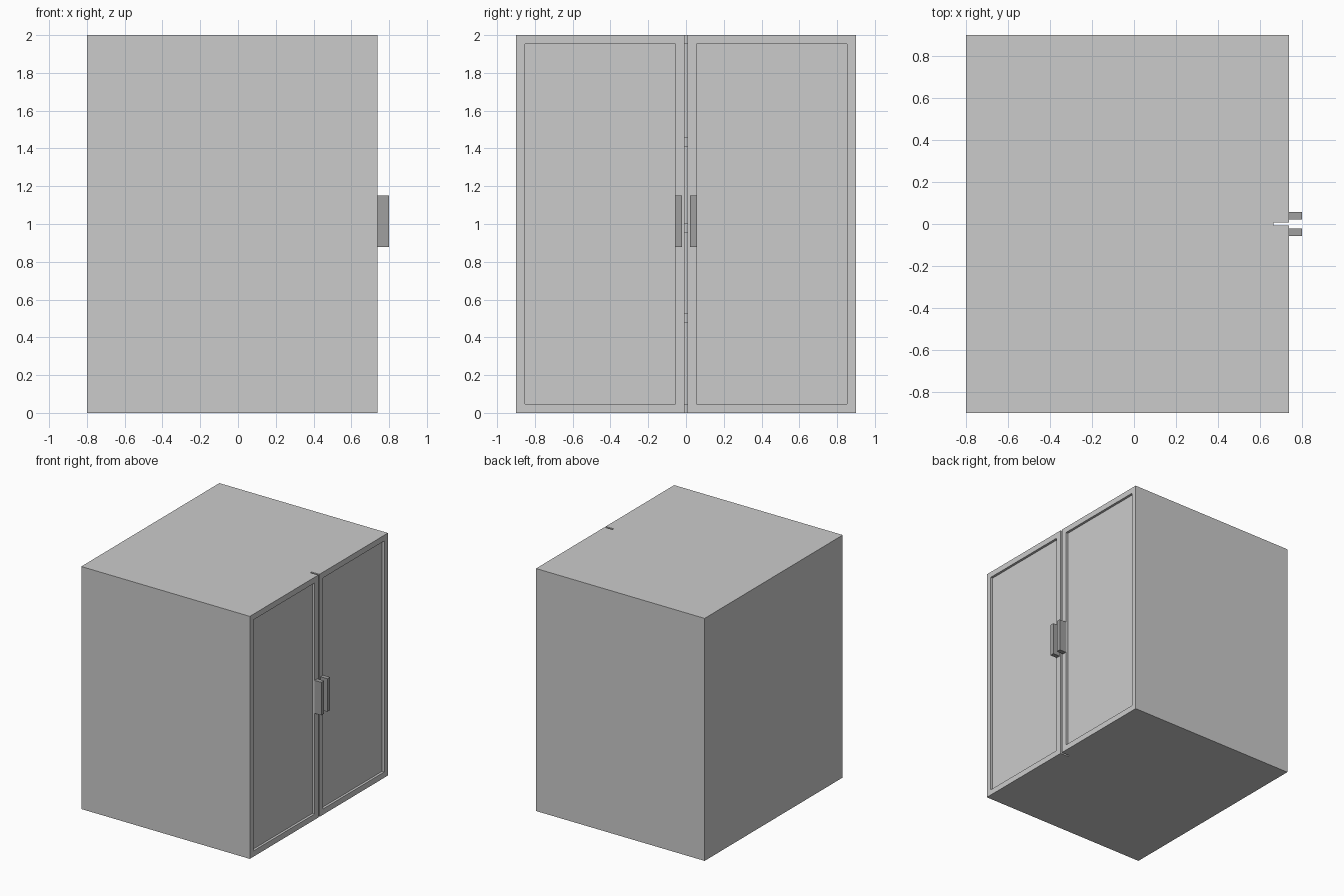
import bpy, bmesh

if "Cube" in bpy.data.objects:
    bpy.data.objects.remove(bpy.data.objects["Cube"])

X_BACK, X_BODY, X_DOOR, X_GRIP = -0.8, 0.665, 0.738, 0.8
HALF_W, HEIGHT, WALL = 0.9, 2.0, 0.067


def box(name, x, y, z, inset=0, recess=0):
    """Box from (min, max) ranges; optionally inset the +x face and push it in."""
    bm = bmesh.new()
    bmesh.ops.create_cube(bm, size=1)
    for v in bm.verts:
        v.co = [r[0] + (c + 0.5) * (r[1] - r[0]) for c, r in zip(v.co, (x, y, z))]
    bm.normal_update()
    if recess:
        face = max(bm.faces, key=lambda f: f.normal.x)
        bmesh.ops.inset_region(bm, faces=[face], thickness=inset)
        inner = bmesh.ops.extrude_discrete_faces(bm, faces=[face])["faces"][0]
        bmesh.ops.translate(bm, verts=inner.verts, vec=(-recess, 0, 0))
        bmesh.ops.remove_doubles(bm, verts=bm.verts, dist=1e-5)
    bmesh.ops.recalc_face_normals(bm, faces=bm.faces)
    mesh = bpy.data.meshes.new(name)
    bm.to_mesh(mesh)
    bm.free()
    ob = bpy.data.objects.new(name, mesh)
    bpy.context.collection.objects.link(ob)
    return ob


# Hollow carcass, open behind the doors
box("cabinet_body", (X_BACK, X_BODY), (-HALF_W, HALF_W), (0, HEIGHT),
    WALL, X_BODY - X_BACK - WALL)

# Three inner shelves
for i, z in enumerate((0.50, 0.98, 1.435)):
    box(f"shelf_{i + 1}", (X_BACK + WALL, X_BODY), (WALL - HALF_W, HALF_W - WALL),
        (z - 0.025, z + 0.025))

dark = bpy.data.materials.new("dark_grey")
dark.diffuse_color = (0.35, 0.35, 0.35, 1)
dark.use_nodes = True
dark.node_tree.nodes["Principled BSDF"].inputs["Base Color"].default_value = dark.diffuse_color

# Pair of doors with recessed panels, and their upright handles
for side, s in (("left", -1), ("right", 1)):
    box(f"door_{side}", (X_BODY, X_DOOR), sorted((s * 0.008, s * HALF_W)),
        (0, HEIGHT), WALL, 0.02)
    handle = box(f"handle_{side}", (X_DOOR, X_GRIP), sorted((s * 0.021, s * 0.057)),
                 (0.878, 1.15))
    handle.data.materials.append(dark)
